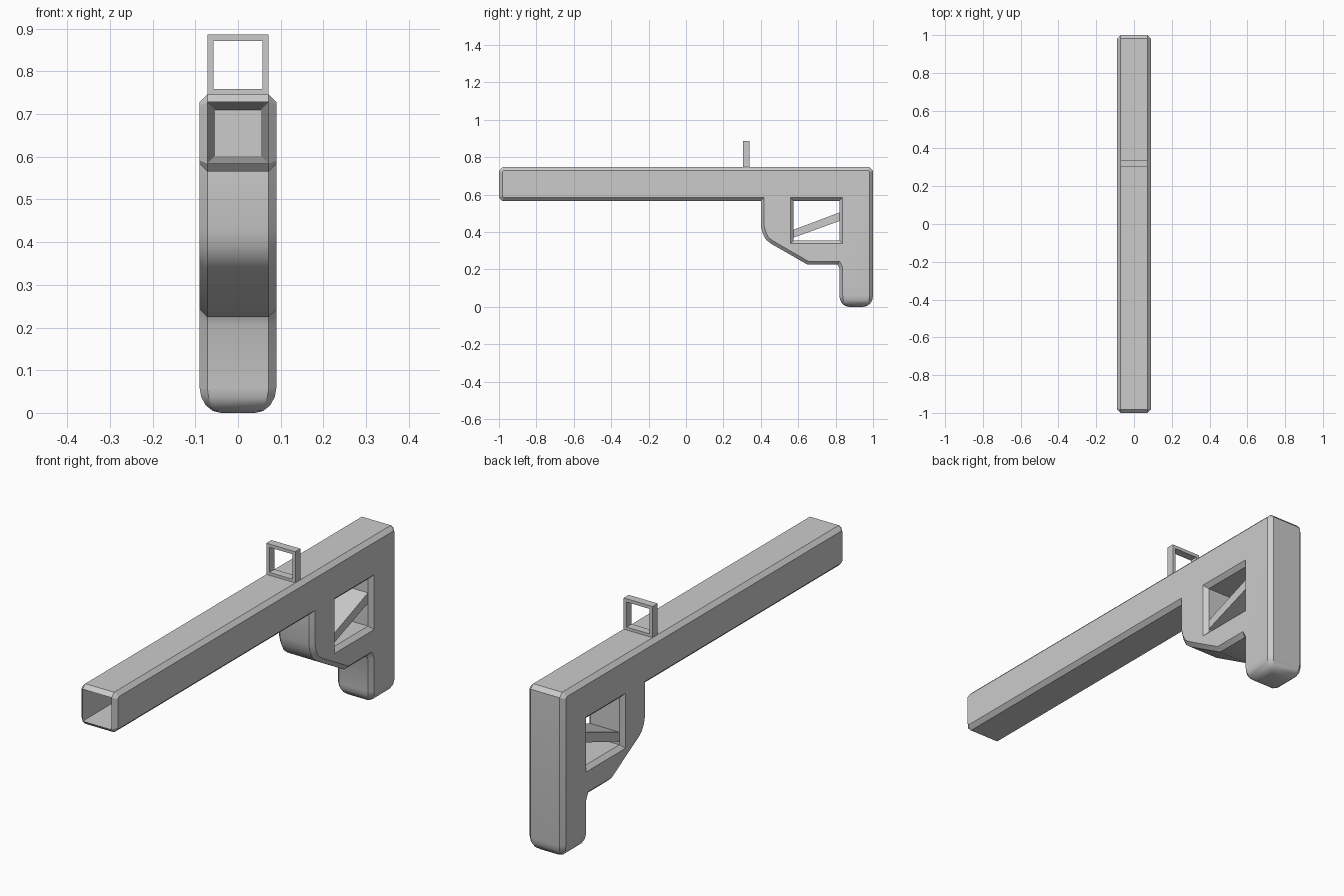
import bpy, bmesh, math
from mathutils import Vector

if "Cube" in bpy.data.objects:
    bpy.data.objects.remove(bpy.data.objects["Cube"])

CH = 0.018      # chamfer size
HALF = 0.09     # half width


def inset(loop, d):
    """Mitred offset of a (y, z) loop towards its left side."""
    out = []
    for i, p in enumerate(loop):
        p = Vector(p)
        a = (p - Vector(loop[i - 1])).normalized()
        b = (Vector(loop[(i + 1) % len(loop)]) - p).normalized()
        na, nb = Vector((-a.y, a.x)), Vector((-b.y, b.x))
        out.append(p + (na + nb) * d / (1 + na.dot(nb)))
    return out


def slab(loops, half, ch):
    """Chamfered plate across x from outer and hole loops."""
    bm = bmesh.new()
    caps = [[], []]
    for loop in loops:
        small = inset(loop, ch)
        rows = [(-half, small), (-half + ch, loop), (half - ch, loop), (half, small)]
        rings = [[bm.verts.new((x, p[0], p[1])) for p in pts] for x, pts in rows]
        n = len(loop)
        for r, s in zip(rings, rings[1:]):
            for i in range(n):
                j = (i + 1) % n
                bm.faces.new((r[i], r[j], s[j], s[i]))
        for cap, r in zip(caps, (rings[0], rings[-1])):
            cap += [bm.edges.get((r[i], r[(i + 1) % n])) for i in range(n)]
    for cap in caps:
        bmesh.ops.triangle_fill(bm, edges=cap, use_beauty=True)
    return bm


def extend(bm, face, move, scale):
    """Extrude one face, moving and scaling it about its centre."""
    c = face.calc_center_bounds()
    old = list(face.verts)
    new = [bm.verts.new(c + (v.co - c) * scale + Vector(move)) for v in old]
    bm.faces.remove(face)
    for i in range(len(old)):
        j = (i + 1) % len(old)
        bm.faces.new((old[i], old[j], new[j], new[i]))
    return bm.faces.new(new)


def finish(bm, name):
    bmesh.ops.recalc_face_normals(bm, faces=bm.faces[:])
    me = bpy.data.meshes.new(name)
    bm.to_mesh(me)
    bm.free()
    ob = bpy.data.objects.new(name, me)
    bpy.context.collection.objects.link(ob)
    return ob


# Body: barrel, guard and grip share one side profile
outline = [(-0.982, 0.566), (0.40, 0.566), (0.40, 0.43), (0.411, 0.39),
           (0.428, 0.358), (0.455, 0.337), (0.65, 0.225), (0.81, 0.225),
           (0.82, 0.205), (0.82, 0.06), (1, 0.06), (1, 0.728),
           (0.982, 0.746), (-0.982, 0.746), (-1, 0.728), (-1, 0.584)]
window = [(0.576, 0.355), (0.576, 0.566), (0.82, 0.566), (0.82, 0.355)]
bm = slab([outline, window], HALF, CH)

# Rounded grip end
for v in bm.verts:
    if v.co.z < 0.08:
        v.co.z = 0.06
base = [f for f in bm.faces if all(v.co.z < 0.061 for v in f.verts)]
end = bmesh.ops.dissolve_faces(bm, faces=base)["region"][0]
h, z = HALF, 0.06
for k in range(1, 5):
    t = math.radians(22.5 * k)
    h2, z2 = 0.04 + 0.05 * math.cos(t), 0.06 - 0.06 * math.sin(t)
    end = extend(bm, end, (0, 0, z2 - z), h2 / h)
    h, z = h2, z2

# Tapered bore
front = next(f for f in bm.faces if all(v.co.y < -0.999 for v in f.verts))
extend(bm, front, (0, 1.0, 0), 0.75)
body = finish(bm, "body")
bpy.context.view_layer.objects.active = body
body.select_set(True)
bpy.ops.object.shade_smooth_by_angle(angle=math.radians(30))

# Trigger: slanted bar across the window
lever = [(0.568, 0.367), (0.83, 0.462), (0.83, 0.508), (0.568, 0.409)]
bm = bmesh.new()
f = bm.faces.new([bm.verts.new((-0.072, y, z)) for y, z in lever])
extend(bm, f, (0.144, 0, 0), 1)
bm.faces.new([v for v in bm.verts if v.co.x < 0])
finish(bm, "trigger")

# Sight: square frame on top
bm = bmesh.new()
corners = [(-0.072, 0.744), (0.072, 0.744), (0.072, 0.886), (-0.072, 0.886)]
f = bm.faces.new([bm.verts.new((x, 0.322, z)) for x, z in corners])
bm.normal_update()
bmesh.ops.inset_individual(bm, faces=[f], thickness=0.021)
bmesh.ops.delete(bm, geom=[f], context="FACES_ONLY")
sight = finish(bm, "sight")
mod = sight.modifiers.new("thickness", "SOLIDIFY")
mod.thickness, mod.offset = 0.036, 0
